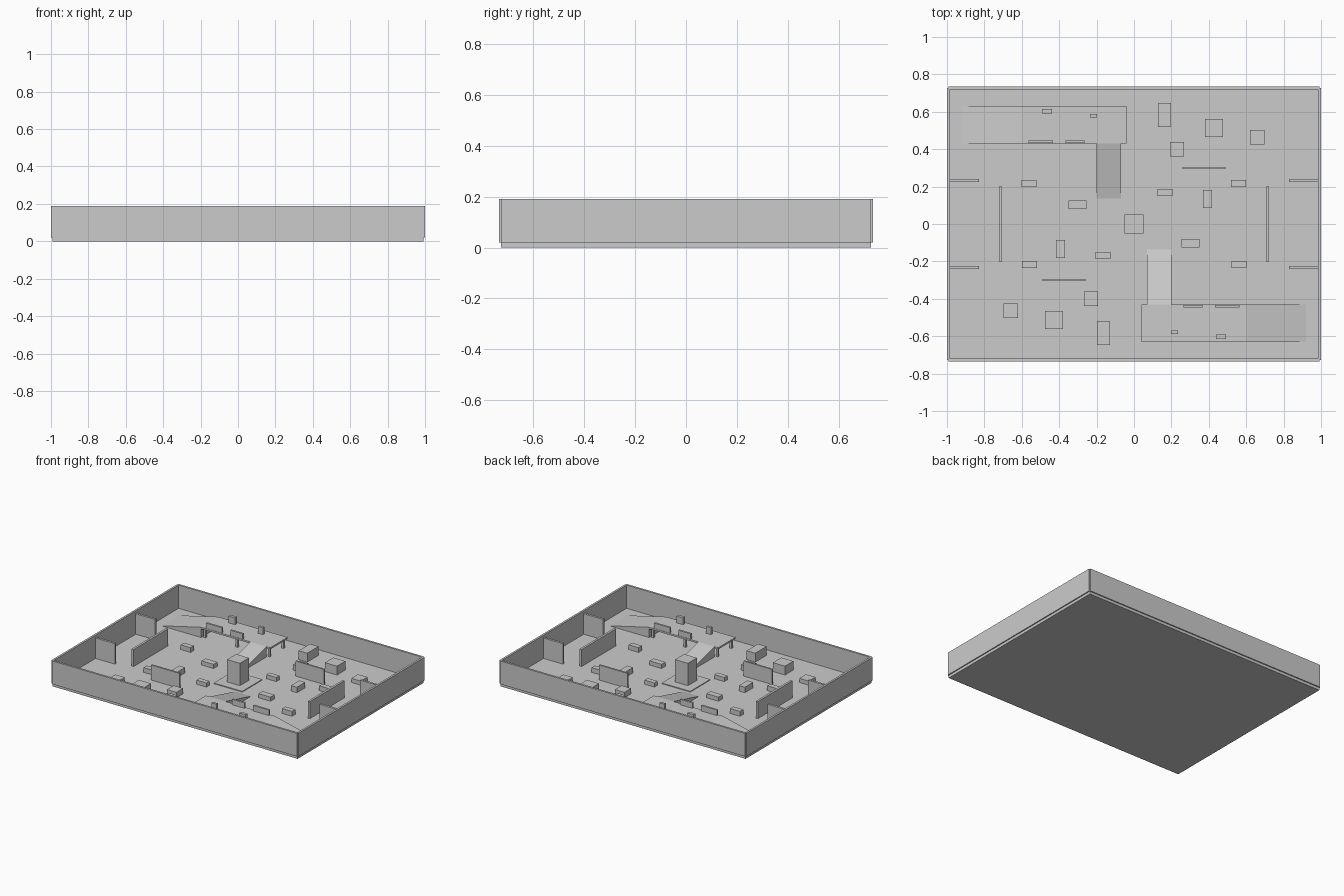
import bpy, bmesh

if "Cube" in bpy.data.objects:
    bpy.data.objects.remove(bpy.data.objects["Cube"])

FLOOR = 0.02    # top of the floor slab
DECK = 0.095    # top of the raised platforms


def mesh_object(name, verts, faces):
    me = bpy.data.meshes.new(name)
    me.from_pydata(verts, [], faces)
    bm = bmesh.new()
    bm.from_mesh(me)
    bmesh.ops.recalc_face_normals(bm, faces=bm.faces)
    bm.to_mesh(me)
    bm.free()
    ob = bpy.data.objects.new(name, me)
    bpy.context.collection.objects.link(ob)
    return ob


def prism(name, profile, vec):
    """Extrude a closed 3D profile along vec."""
    n = len(profile)
    far = [tuple(a + b for a, b in zip(p, vec)) for p in profile]
    faces = [list(range(n)), list(range(n, 2 * n))]
    faces += [[i, (i + 1) % n, (i + 1) % n + n, i + n] for i in range(n)]
    return mesh_object(name, list(profile) + far, faces)


def box(name, x, y, sx, sy, z0, z1):
    a, b = sx / 2, sy / 2
    base = [(x - a, y - b, z0), (x + a, y - b, z0), (x + a, y + b, z0), (x - a, y + b, z0)]
    return prism(name, base, (0, 0, z1 - z0))


def turned_pair(ob):
    """Copy a part to the opposite half, turned 180 degrees about the centre."""
    twin = ob.copy()
    twin.data = ob.data.copy()
    twin.name = ob.name + "_opposite"
    for v in twin.data.vertices:
        v.co.x, v.co.y = -v.co.x, -v.co.y
    bpy.context.collection.objects.link(twin)


# Floor, centre plinth and centre tower
box("floor", 0, 0, 1.984, 1.454, 0, FLOOR)
box("centre_plinth", 0, 0, 0.23, 0.23, FLOOR, FLOOR + 0.006)
box("centre_tower", 0, 0, 0.104, 0.104, FLOOR, 0.19)

parts = []
# Outer walls and tall dividers
parts.append(box("long_outer_wall", 0, 0.7275, 1.984, 0.015, FLOOR, 0.19))
parts.append(box("short_outer_wall", 0.9925, 0, 0.015, 1.454, FLOOR, 0.19))
parts.append(box("lane_wall", -0.713, 0, 0.016, 0.4, FLOOR, 0.145))
parts.append(box("cross_wall", 0.375, 0.3, 0.23, 0.012, FLOOR, 0.13))
for s in (-1, 1):
    parts.append(box("side_stub_wall", s * 0.907, 0.232, 0.156, 0.016, FLOOR, 0.17))

# Raised platform with posts
parts.append(box("platform", -0.32, 0.53, 0.56, 0.2, DECK - 0.012, DECK))
for x in (-0.58, -0.32, -0.06):
    for y in (0.45, 0.61):
        parts.append(box("platform_post", x, y, 0.016, 0.016, FLOOR, DECK - 0.012))

# Solid ramps up to the platform
parts.append(prism("long_ramp", [(-0.92, 0.43, FLOOR), (-0.6, 0.43, FLOOR), (-0.6, 0.43, DECK)], (0, 0.2, 0)))
parts.append(prism("short_ramp", [(-0.2, 0.135, FLOOR), (-0.2, 0.43, FLOOR), (-0.2, 0.43, DECK)], (0.13, 0, 0)))

# Cover on the platform
parts.append(box("deck_rail", -0.498, 0.44, 0.13, 0.014, DECK, DECK + 0.04))
parts.append(box("deck_rail", -0.315, 0.44, 0.1, 0.014, DECK, DECK + 0.04))
parts.append(box("deck_crate", -0.465, 0.603, 0.053, 0.022, DECK, DECK + 0.05))
parts.append(box("deck_crate", -0.217, 0.579, 0.038, 0.017, DECK, DECK + 0.05))

# Crates and low barriers on the floor: x, y, width, depth, top
for x, y, w, d, top in [(0.163, 0.583, 0.07, 0.13, 0.085), (0.427, 0.513, 0.097, 0.097, 0.085),
                        (0.658, 0.463, 0.077, 0.077, 0.05), (0.23, 0.4, 0.077, 0.077, 0.06)]:
    parts.append(box("crate", x, y, w, d, FLOOR, top))
for x, y, w, d, top in [(0.165, 0.168, 0.08, 0.037, 0.05), (-0.302, 0.102, 0.097, 0.046, 0.05),
                        (-0.562, 0.217, 0.08, 0.038, 0.055), (0.558, 0.217, 0.08, 0.038, 0.055),
                        (0.393, 0.133, 0.048, 0.097, 0.06)]:
    parts.append(box("low_barrier", x, y, w, d, FLOOR, top))

# Opposite half
for p in parts:
    turned_pair(p)
